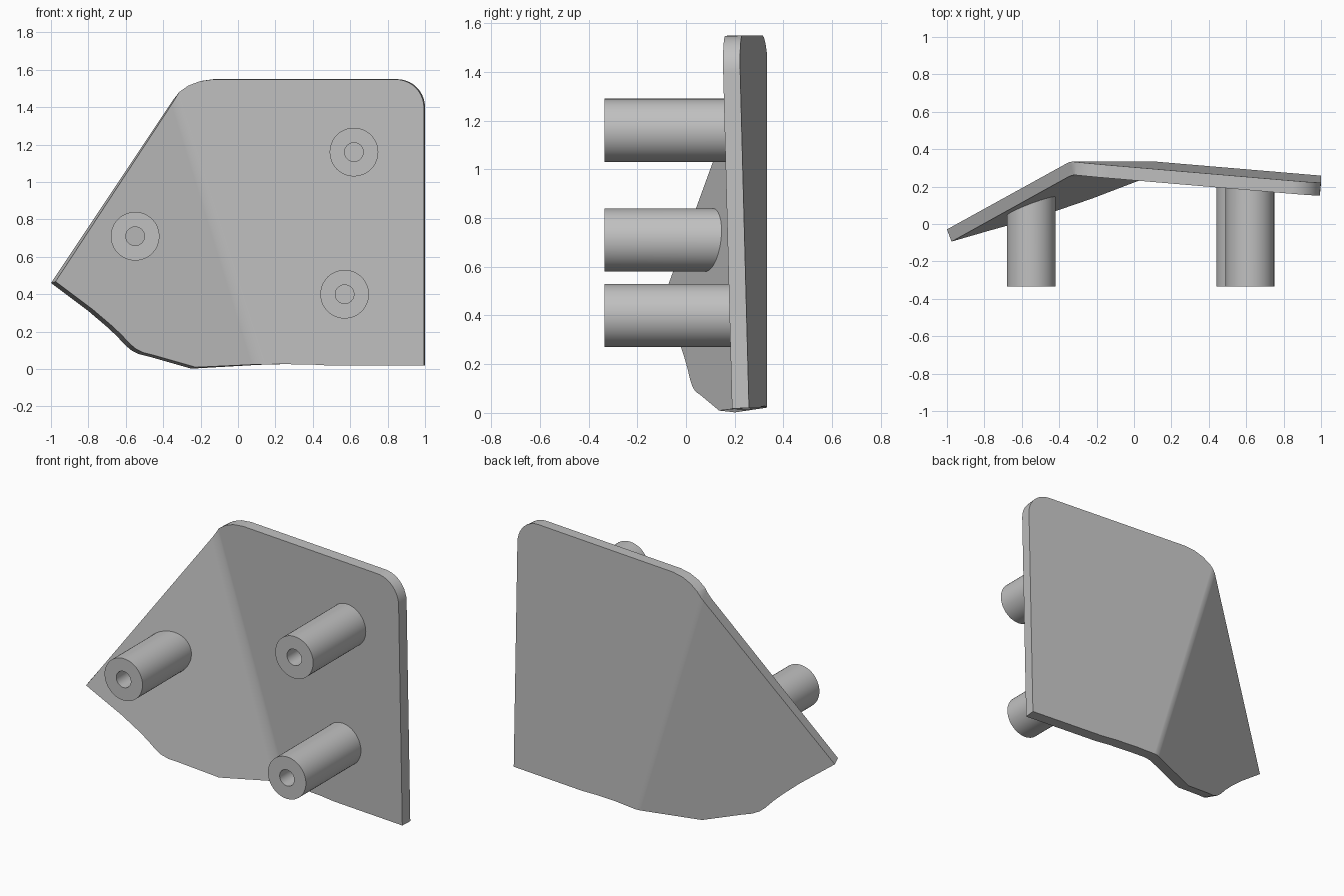
import bpy, bmesh, math
from mathutils import Vector

cube = bpy.data.objects.get("Cube")
if cube:
    bpy.data.objects.remove(cube)

grey = bpy.data.materials.new("plain grey")
grey.use_nodes = True
colour = (0.53, 0.53, 0.53, 1)
grey.diffuse_color = colour
grey.node_tree.nodes["Principled BSDF"].inputs["Base Color"].default_value = colour

THICK = 0.07
FOLD_Y = 0.335
fold_top, fold_bottom = (-0.34, 1.45), (0.10, 0.022)
FOLD_SLOPE = (fold_bottom[0] - fold_top[0]) / (fold_top[1] - fold_bottom[1])
LEAN = {"wide": -0.085, "wing": 0.377}


def panel_of(x, z):
    return "wide" if x > fold_top[0] + (fold_top[1] - z) * FOLD_SLOPE else "wing"


def back_y(x, z, panel):
    """Depth of the rear surface of one of the two flat panels."""
    return FOLD_Y + LEAN[panel] * (x - fold_top[0] - (fold_top[1] - z) * FOLD_SLOPE)


def normal(panel):
    k = LEAN[panel]
    return Vector((-k, 1, -k * FOLD_SLOPE)).normalized()


def finish(bm, name):
    bmesh.ops.recalc_face_normals(bm, faces=bm.faces)
    mesh = bpy.data.meshes.new(name)
    bm.to_mesh(mesh)
    bm.free()
    mesh.materials.append(grey)
    obj = bpy.data.objects.new(name, mesh)
    bpy.context.collection.objects.link(obj)
    bpy.ops.object.select_all(action="DESELECT")
    obj.select_set(True)
    bpy.context.view_layer.objects.active = obj
    bpy.ops.object.shade_smooth_by_angle(angle=math.radians(30))
    return obj


# Folded plate: outline from the fold top, around the wing, then the wide panel
wing_edge = [(-1, 0.46), (-0.8, 0.31), (-0.7, 0.225), (-0.65, 0.178), (-0.6, 0.125),
             (-0.57, 0.10), (-0.53, 0.08), (-0.47, 0.065), (-0.25, 0.002)]
corner = [(0.85 + 0.15 * math.cos(a), 1.40 + 0.15 * math.sin(a))
          for a in (i * math.pi / 20 for i in range(11))]
wide_edge = ([(0.25, 0.028), (0.4, 0.026), (0.5, 0.02), (1, 0.02)] + corner
             + [(-0.13, 1.55), (-0.2, 1.54), (-0.26, 1.517), (-0.31, 1.482)])

bm = bmesh.new()
n_wing, n_wide = normal("wing"), normal("wide")
n_fold = (n_wing + n_wide) / (1 + n_wing.dot(n_wide))


def pair(point, panel, offset):
    x, z = point
    rear = Vector((x, back_y(x, z, panel), z))
    return bm.verts.new(rear), bm.verts.new(rear - offset * THICK)


top = pair(fold_top, "wide", n_fold)
bottom = pair(fold_bottom, "wide", n_fold)
wing = [pair(p, "wing", n_wing) for p in wing_edge]
wide = [pair(p, "wide", n_wide) for p in wide_edge]
for loop in ([top] + wing + [bottom], [bottom] + wide + [top]):
    for side in (0, 1):
        bm.faces.new([v[side] for v in loop])
    for a, b in zip(loop, loop[1:]):
        bm.faces.new((a[0], b[0], b[1], a[1]))
bmesh.ops.recalc_face_normals(bm, faces=bm.faces)

# Soften the fold on both faces
for side, width in ((0, 0.02), (1, 0.04)):
    pts = [top[side].co.copy(), bottom[side].co.copy()]
    fold = [e for e in bm.edges if all(min((v.co - p).length for p in pts) < 1e-5
                                       for v in e.verts)]
    bmesh.ops.bevel(bm, geom=fold, offset=width, segments=4, profile=0.5, affect="EDGES")
    if side == 0:
        top = (None, min(bm.verts, key=lambda v: (v.co - (Vector((fold_top[0], FOLD_Y, fold_top[1])) - n_fold * THICK)).length))
        bottom = (None, min(bm.verts, key=lambda v: (v.co - (Vector((fold_bottom[0], FOLD_Y, fold_bottom[1])) - n_fold * THICK)).length))
plate = finish(bm, "folded_plate")
weighted = plate.modifiers.new("even shading", "WEIGHTED_NORMAL")
weighted.keep_sharp = True


# Hollow standoff, its inner end following the slope of the panel
def standoff(name, cx, cz, radius=0.13, bore=0.05, tip=-0.335, sides=48):
    bm = bmesh.new()
    panel = panel_of(cx, cz)

    def ring(r, depth=None):
        verts = []
        for i in range(sides):
            a = 2 * math.pi * i / sides
            x, z = cx + r * math.cos(a), cz + r * math.sin(a)
            y = tip if depth is None else back_y(x, z, panel) - depth
            verts.append(bm.verts.new((x, y, z)))
        return verts

    rings = [ring(radius, THICK / 2), ring(radius), ring(bore), ring(bore, THICK + 0.01)]
    for r0, r1 in zip(rings, rings[1:]):
        for i in range(sides):
            j = (i + 1) % sides
            bm.faces.new((r0[i], r0[j], r1[j], r1[i]))
    bm.faces.new(rings[0])
    bm.faces.new(rings[-1])
    finish(bm, name)


standoff("upper_standoff", 0.62, 1.16)
standoff("lower_standoff", 0.57, 0.40)
standoff("wing_standoff", -0.55, 0.71)
